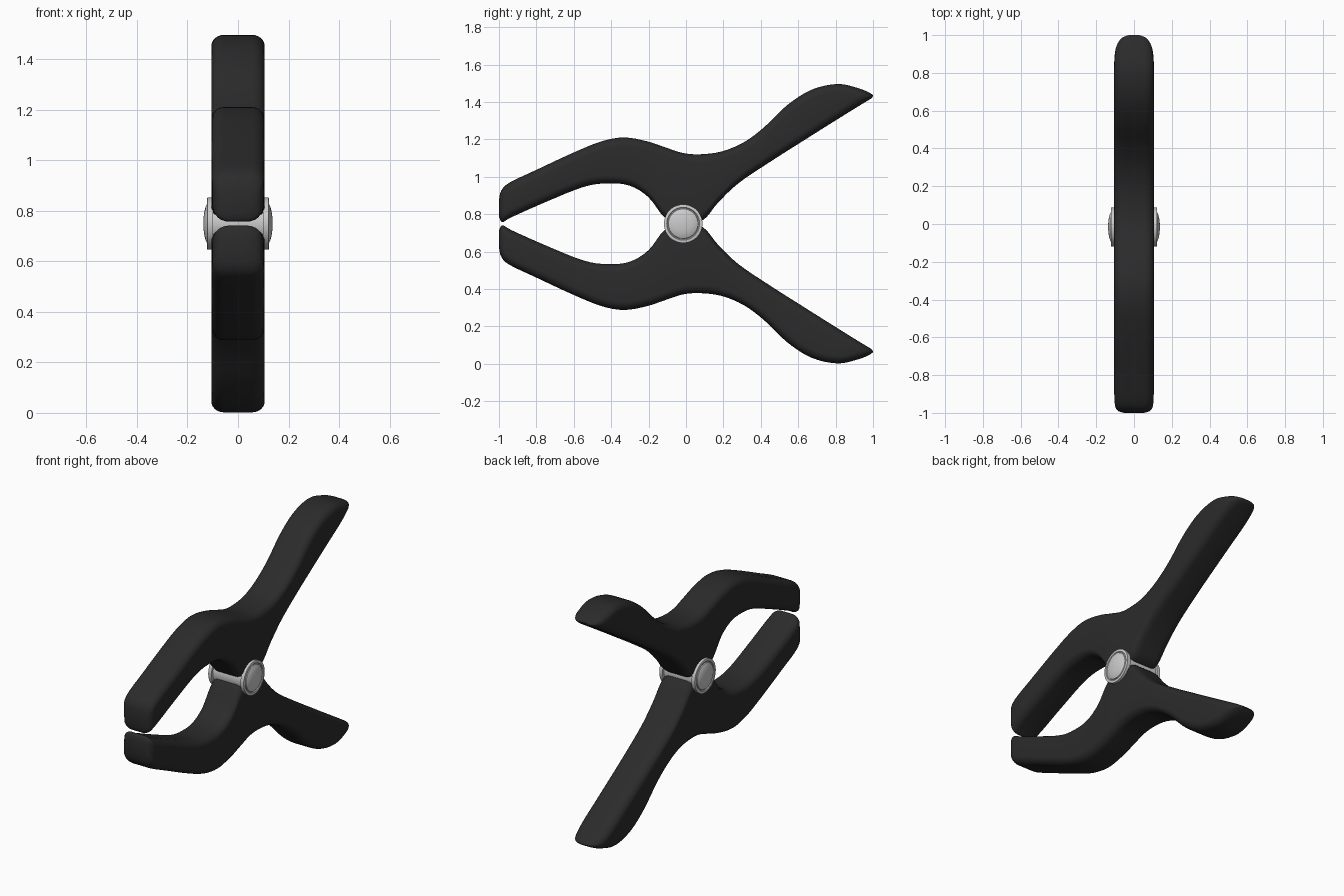
import bpy, bmesh, math
from mathutils import Vector

if "Cube" in bpy.data.objects:
    bpy.data.objects.remove(bpy.data.objects["Cube"])

MID = 0.749        # height of the mirror plane and pivot
PIVOT_Y = -0.015

black = bpy.data.materials.new("black_plastic")
black.diffuse_color = (0.024, 0.024, 0.024, 1)
black.use_nodes = True
black.node_tree.nodes["Principled BSDF"].inputs["Base Color"].default_value = black.diffuse_color

# Stations along the upper arm: outer y, z, inner y, z, half width
STATIONS = [
    (-1.0, 0.875, -0.999, 0.785, 0.055),
    (-0.988, 0.925, -0.982, 0.757, 0.088),
    (-0.945, 0.968, -0.93, 0.785, 0.103),
    (-0.80, 1.037, -0.75, 0.865, 0.105),
    (-0.60, 1.13, -0.55, 0.945, 0.105),
    (-0.45, 1.19, -0.42, 0.965, 0.105),
    (-0.33, 1.21, -0.30, 0.952, 0.105),
    (-0.21, 1.19, -0.20, 0.89, 0.105),
    (-0.11, 1.157, -0.11, 0.778, 0.105),
    (-0.02, 1.128, -0.015, 0.755, 0.105),
    (0.07, 1.12, 0.09, 0.768, 0.105),
    (0.19, 1.135, 0.17, 0.86, 0.105),
    (0.31, 1.185, 0.28, 0.965, 0.105),
    (0.42, 1.267, 0.45, 1.08, 0.105),
    (0.54, 1.382, 0.62, 1.188, 0.105),
    (0.67, 1.465, 0.75, 1.27, 0.105),
    (0.81, 1.496, 0.87, 1.345, 0.105),
    (0.92, 1.474, 0.94, 1.388, 0.096),
    (0.98, 1.450, 0.98, 1.412, 0.07),
    (1.0, 1.435, 0.996, 1.423, 0.035),
]


def spline(rows, steps):
    """Catmull-Rom interpolation through rows of numbers."""
    out = []
    for i in range(len(rows) - 1):
        p0, p1 = rows[max(i - 1, 0)], rows[i]
        p2, p3 = rows[i + 1], rows[min(i + 2, len(rows) - 1)]
        for s in range(steps):
            t = s / steps
            out.append([0.5 * (2 * b + (c - a) * t + (2 * a - 5 * b + 4 * c - d) * t * t
                               + (3 * b - a - 3 * c + d) * t ** 3)
                        for a, b, c, d in zip(p0, p1, p2, p3)])
    out.append(list(rows[-1]))
    return out


def rounded_section(outer, inner, w):
    """Rounded rectangle spanning the outer and inner edge of the arm."""
    mid, axis = (outer + inner) / 2, (outer - inner) / 2
    h = axis.length
    axis = axis / h
    rx, rz = min(0.05, w * 0.8), min(0.045, h * 0.9)
    pts = []
    for q, (sx, sz) in enumerate([(1, 1), (-1, 1), (-1, -1), (1, -1)]):
        for k in range(7):
            a = math.pi / 2 * (q + k / 6)
            x = sx * (w - rx) + rx * math.cos(a)
            pts.append(mid + axis * (sz * (h - rz) + rz * math.sin(a)) + Vector((x, 0, 0)))
    return pts


def finish(name, bm, mat=None, angle=40):
    bmesh.ops.recalc_face_normals(bm, faces=bm.faces)
    mesh = bpy.data.meshes.new(name)
    bm.to_mesh(mesh)
    bm.free()
    obj = bpy.data.objects.new(name, mesh)
    bpy.context.collection.objects.link(obj)
    if mat:
        mesh.materials.append(mat)
    bpy.ops.object.select_all(action='DESELECT')
    obj.select_set(True)
    bpy.context.view_layer.objects.active = obj
    bpy.ops.object.shade_smooth_by_angle(angle=math.radians(angle))
    return obj


def loft(name, rings, mat=None, angle=40):
    bm = bmesh.new()
    loops = [[bm.verts.new(p) for p in ring] for ring in rings]
    n = len(loops[0])
    for a, b in zip(loops, loops[1:]):
        for i in range(n):
            bm.faces.new((a[i], a[(i + 1) % n], b[(i + 1) % n], b[i]))
    bm.faces.new(loops[0])
    bm.faces.new(loops[-1])
    return finish(name, bm, mat, angle)


# Two mirrored arms, each a jaw and a handle in one piece
for name, flip in (("upper_arm", 1), ("lower_arm", -1)):
    rings = []
    for oy, oz, iy, iz, w in spline(STATIONS, 4):
        ring = rounded_section(Vector((0, oy, oz)), Vector((0, iy, iz)), w)
        rings.append([Vector((p.x, p.y, MID + flip * (p.z - MID))) for p in ring])
    loft(name, rings, black, 50)

# Pivot pin: shaft, rimmed washers and domed heads, turned about x
half = [(0.098, 0.09), (0.099, 0.103), (0.121, 0.103), (0.122, 0.101), (0.122, 0.088),
        (0.117, 0.085), (0.117, 0.081), (0.122, 0.079), (0.128, 0.067),
        (0.133, 0.048), (0.136, 0.026), (0.137, 0.006)]
profile = [(-x, r) for x, r in reversed(half)] + half
circle = [math.tau * i / 48 for i in range(48)]
loft("pivot_pin", [[Vector((x, PIVOT_Y + r * math.cos(a), MID + r * math.sin(a)))
                    for a in circle] for x, r in profile], None, 35)
